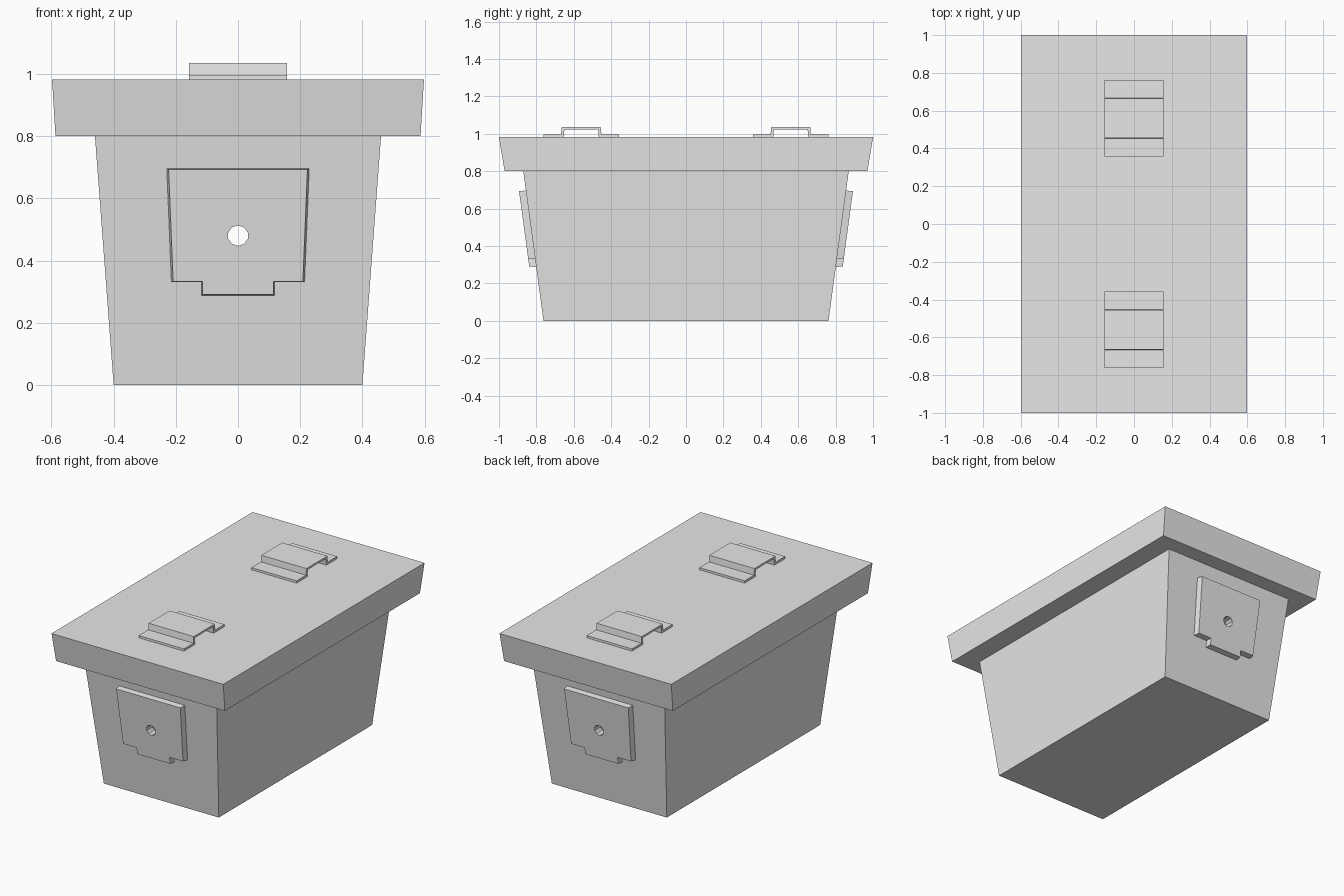
import bpy, bmesh, math

cube = bpy.data.objects.get("Cube")
if cube:
    bpy.data.objects.remove(cube, do_unlink=True)

grey = bpy.data.materials.new("plain grey")
grey.use_nodes = True
grey.diffuse_color = (0.8, 0.8, 0.8, 1)
grey.node_tree.nodes["Principled BSDF"].inputs["Base Color"].default_value = (0.8, 0.8, 0.8, 1)


def loft(name, start, end):
    """Solid between two matching closed outlines."""
    bm = bmesh.new()
    a = [bm.verts.new(p) for p in start]
    b = [bm.verts.new(p) for p in end]
    bm.faces.new(a)
    bm.faces.new(b)
    for i in range(len(a)):
        j = (i + 1) % len(a)
        bm.faces.new((a[i], a[j], b[j], b[i]))
    bmesh.ops.recalc_face_normals(bm, faces=bm.faces[:])
    mesh = bpy.data.meshes.new(name)
    bm.to_mesh(mesh)
    bm.free()
    mesh.materials.append(grey)
    ob = bpy.data.objects.new(name, mesh)
    bpy.context.collection.objects.link(ob)
    return ob


def rect(x, y, z):
    return [(-x, -y, z), (x, -y, z), (x, y, z), (-x, y, z)]


def cut(ob, cutter):
    mod = ob.modifiers.new("cut", 'BOOLEAN')
    mod.operation = 'DIFFERENCE'
    mod.solver = 'EXACT'
    mod.object = cutter
    bpy.context.view_layer.objects.active = ob
    bpy.ops.object.modifier_apply(modifier=mod.name)


# Tapered hollow tub and overhanging lid
tub = loft("tub", rect(0.40, 0.762, 0), rect(0.46, 0.87, 0.8))
cavity = loft("cavity_cutter", rect(0.38, 0.742, 0.02), rect(0.44, 0.85, 0.81))
cut(tub, cavity)
loft("lid", rect(0.587, 0.97, 0.8), rect(0.598, 1.0, 0.982))

# Round drill through both ends
bpy.ops.mesh.primitive_cylinder_add(vertices=10, radius=0.033, depth=3,
                                    location=(0, 0, 0.48), rotation=(math.pi / 2, 0, 0))
drill = bpy.context.object
drill.data.materials.append(grey)
cut(tub, drill)


# End plates with a lower tab, leaning with the tub wall
def wall_y(z):
    return 0.762 + 0.135 * z


half = [(0.23, 0.697), (0.215, 0.33), (0.118, 0.33), (0.118, 0.287)]
outline = half + [(-x, z) for x, z in reversed(half)]

for side, label in ((-1, "front"), (1, "back")):
    inner = [(x, side * (wall_y(z) - 0.005), z) for x, z in outline]
    outer = []
    for x, z in outline:
        z2 = 0.48 + (z - 0.48) * 0.98
        outer.append((x * 0.97, side * (wall_y(z2) + 0.037), z2))
    plate = loft(label + "_plate", inner, outer)
    cut(plate, drill)

for helper in (cavity, drill):
    bpy.data.objects.remove(helper, do_unlink=True)

# Bent strap handles on the lid
upper = [(-0.202, 0.996), (-0.108, 0.996), (-0.104, 1.036),
         (0.104, 1.036), (0.108, 0.996), (0.202, 0.996)]
lower = [(0.202, 0.981), (0.094, 0.981), (0.09, 1.024),
         (-0.09, 1.024), (-0.094, 0.981), (-0.202, 0.981)]
for side, label in ((-1, "front"), (1, "back")):
    ends = [[(x, side * 0.56 + y, z) for y, z in upper + lower] for x in (-0.157, 0.157)]
    loft(label + "_handle", *ends)
